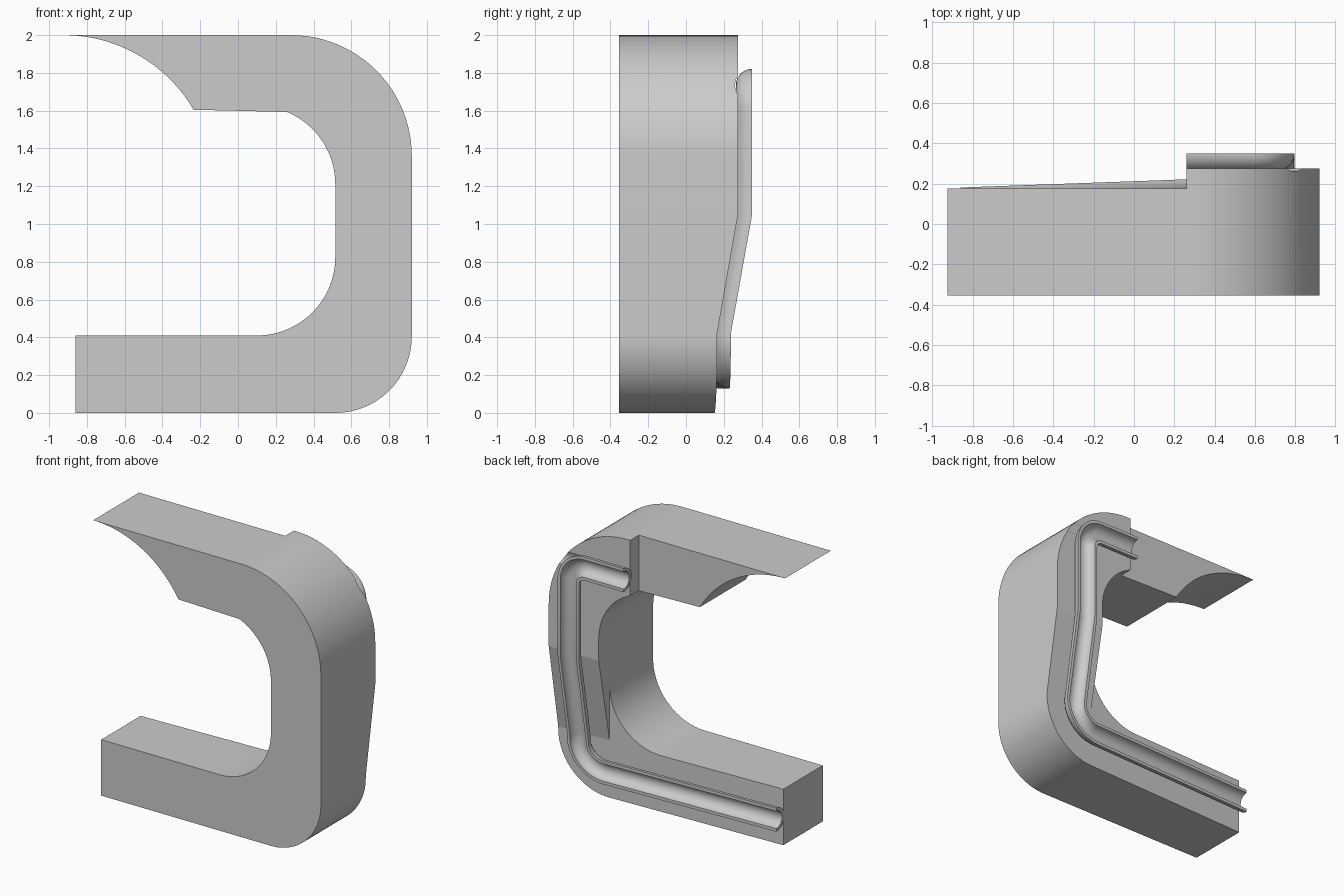
import bpy, bmesh
from math import cos, sin, pi, radians, hypot

cube = bpy.data.objects.get("Cube")
if cube:
    bpy.data.objects.remove(cube)

grey = bpy.data.materials.new("plain_grey")
grey.use_nodes = True
colour = (0.6, 0.6, 0.6, 1)
grey.diffuse_color = colour
grey.node_tree.nodes["Principled BSDF"].inputs["Base Color"].default_value = colour

FRONT = -0.355
STEP_X = 0.26


def arc(cx, cz, r, a0, a1, n=24):
    """Points along a circular arc in the xz plane, angles in degrees."""
    angles = [radians(a0 + (a1 - a0) * i / n) for i in range(n + 1)]
    return [(cx + r * cos(a), cz + r * sin(a)) for a in angles]


def finish(name, bm):
    bmesh.ops.recalc_face_normals(bm, faces=bm.faces)
    mesh = bpy.data.meshes.new(name)
    bm.to_mesh(mesh)
    bm.free()
    mesh.materials.append(grey)
    obj = bpy.data.objects.new(name, mesh)
    bpy.context.collection.objects.link(obj)
    return obj


def slab(name, outline, back):
    """Extrude an xz outline from the front plane to the back surface."""
    bm = bmesh.new()
    near = [bm.verts.new((x, FRONT, z)) for x, z in outline]
    far = [bm.verts.new((x, back(x, z), z)) for x, z in outline]
    bm.faces.new(near)
    bm.faces.new(far)
    n = len(outline)
    for i in range(n):
        j = (i + 1) % n
        bm.faces.new((near[i], near[j], far[j], far[i]))
    return finish(name, bm)


def smooth(obj, angle=30):
    bpy.ops.object.select_all(action="DESELECT")
    obj.select_set(True)
    bpy.context.view_layer.objects.active = obj
    bpy.ops.object.shade_smooth_by_angle(angle=radians(angle))


# Back surface of each part
def lower_back(x, z):
    return 0.165 + 0.036 * (x - 0.92)


def column_back(x, z):
    low = lower_back(x, z)
    return low + (0.275 - low) * (z - 0.42) / 0.63


# Lower arm with its outer corner and inner fillet
lower_arm = slab(
    "lower_arm",
    [(-0.86, 0)] + arc(0.515, 0.405, 0.405, -90, 0)
    + [(0.92, 0.42), (0.515, 0.42)]
    + arc(0.1, 0.825, 0.415, 0, -90) + [(-0.86, 0.41)],
    lower_back)

# Tapered column
column = slab("column", [(0.515, 0.42), (0.92, 0.42), (0.92, 1.05), (0.515, 1.05)],
              column_back)

# Upper bend
upper_bend = slab(
    "upper_bend",
    [(0.515, 1.05), (0.92, 1.05)] + arc(0.28, 1.36, 0.64, 0, 90)
    + [(STEP_X, 2)] + arc(0.1, 1.21, 0.415, 67.3, 0),
    lambda x, z: 0.275)

# Thinner upper arm with the scooped tip
upper_arm = slab(
    "upper_arm",
    [(STEP_X, 1.593), (STEP_X, 2)] + arc(-0.925, 1.2, 0.8, 90, 30.4),
    lambda x, z: 0.175)

# Groove that runs out through the side of the upper bend
bpy.ops.mesh.primitive_cylinder_add(
    vertices=48, radius=0.09, depth=1.0, location=(0.7, 0.35, 1.735),
    rotation=(0, pi / 2, 0))
groove = bpy.context.object
groove.name = "groove_cutter"
groove.hide_render = True
cut = upper_bend.modifiers.new("groove", "BOOLEAN")
cut.object = groove
cut.operation = "DIFFERENCE"
cut.solver = "EXACT"
bpy.context.view_layer.objects.active = upper_bend
bpy.ops.object.modifier_apply(modifier=cut.name)
bpy.data.objects.remove(groove)

for part in (lower_arm, column, upper_bend, upper_arm):
    smooth(part)


# Open half-pipe channel swept along the back
def rim(x, z):
    if z <= 0.42:
        return lower_back(x, z) + 0.08
    low = lower_back(x, 0.42) + 0.08
    return low + (0.35 - low) * min((z - 0.42) / 0.63, 1)


path = ([(STEP_X, 1.735)] + arc(0.58, 1.605, 0.13, 90, 0, 12) + [(0.71, 1.05)]
        + arc(0.51, 0.42, 0.205, 0, -90, 12) + [(-0.86, 0.215)])
path = [(min(x, 0.71), z) for x, z in path]
section = arc(0, 0, 0.086, 180, 360, 20) + arc(0, 0, 0.064, 360, 180, 20)

bm = bmesh.new()
rings = []
for i, (x, z) in enumerate(path):
    a, b = path[max(i - 1, 0)], path[min(i + 1, len(path) - 1)]
    if 0 < i < len(path) - 1:
        # average the directions of the two neighbouring segments
        l0, l1 = hypot(x - a[0], z - a[1]), hypot(b[0] - x, b[1] - z)
        dx = (x - a[0]) / l0 + (b[0] - x) / l1
        dz = (z - a[1]) / l0 + (b[1] - z) / l1
    else:
        dx, dz = b[0] - a[0], b[1] - a[1]
    d = hypot(dx, dz)
    nx, nz = -dz / d, dx / d
    rings.append([bm.verts.new((x + nx * u, rim(x, z) + v, z + nz * u))
                  for u, v in section])
for r0, r1 in zip(rings, rings[1:]):
    for k in range(len(section)):
        m = (k + 1) % len(section)
        bm.faces.new((r0[k], r0[m], r1[m], r1[k]))
bm.faces.new(rings[0])
bm.faces.new(rings[-1])
smooth(finish("channel", bm), 40)
